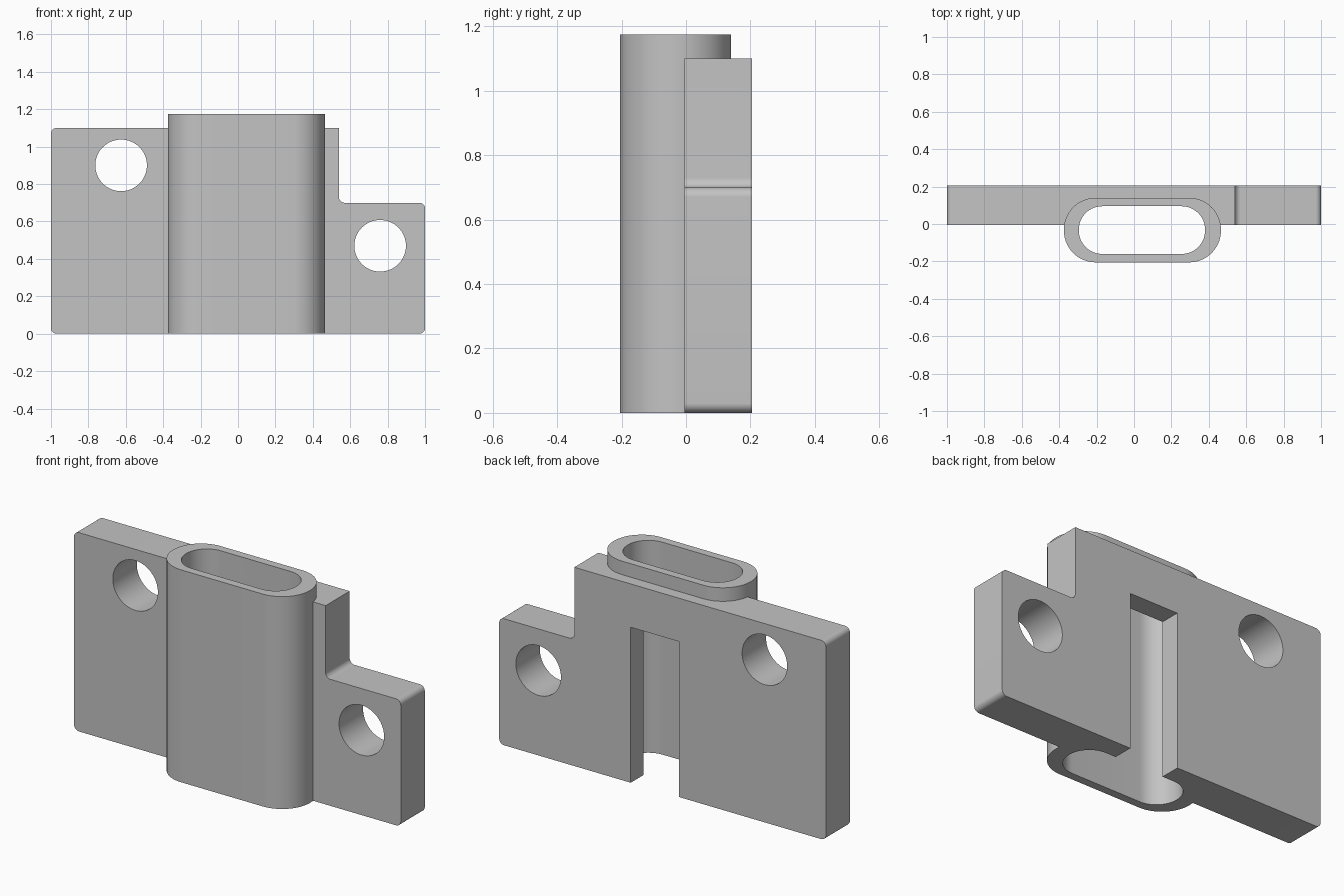
import bpy, bmesh, math
from mathutils import Vector, Matrix

cube = bpy.data.objects.get("Cube")
if cube:
    bpy.data.objects.remove(cube, do_unlink=True)

grey = bpy.data.materials.new("Plain grey")
grey.use_nodes = True
grey.diffuse_color = (0.55, 0.55, 0.55, 1)
grey.node_tree.nodes["Principled BSDF"].inputs["Base Color"].default_value = grey.diffuse_color


def fillet(corners, steps=14):
    """Round each (u, v, radius) corner of a closed outline."""
    outline = []
    for i, (u, v, r) in enumerate(corners):
        p = Vector((u, v))
        if r == 0:
            outline.append(p)
            continue
        a = (Vector(corners[i - 1][:2]) - p).normalized()
        b = (Vector(corners[(i + 1) % len(corners)][:2]) - p).normalized()
        half = a.angle(b) / 2
        centre = p + (a + b).normalized() * r / math.sin(half)
        start = p + a * r / math.tan(half) - centre
        end = p + b * r / math.tan(half) - centre
        turn = start.angle_signed(end)
        for k in range(steps + 1):
            # angle_signed is clockwise positive
            outline.append(centre + Matrix.Rotation(-turn * k / steps, 2) @ start)
    return outline


def prism(name, outline, low, high, axis):
    """Extrude an outline along y (outline in xz) or z (outline in xy)."""
    bm = bmesh.new()
    place = (lambda p: (p[0], low, p[1])) if axis == "y" else (lambda p: (p[0], p[1], low))
    face = bm.faces.new([bm.verts.new(place(p)) for p in outline])
    moved = bmesh.ops.extrude_face_region(bm, geom=[face])["geom"]
    shift = (0, high - low, 0) if axis == "y" else (0, 0, high - low)
    bmesh.ops.translate(bm, vec=shift, verts=[g for g in moved if isinstance(g, bmesh.types.BMVert)])
    bmesh.ops.recalc_face_normals(bm, faces=bm.faces)
    mesh = bpy.data.meshes.new(name)
    bm.to_mesh(mesh)
    bm.free()
    mesh.materials.append(grey)
    obj = bpy.data.objects.new(name, mesh)
    bpy.context.collection.objects.link(obj)
    return obj


def rectangle(x0, x1, y0, y1, r=0):
    return fillet([(x0, y0, r), (x1, y0, r), (x1, y1, r), (x0, y1, r)])


def circle(x, z, r, count=64):
    return [(x + r * math.cos(math.tau * k / count), z + r * math.sin(math.tau * k / count))
            for k in range(count)]


def combine(target, other, operation):
    other.hide_render = True
    mod = target.modifiers.new(operation.title(), "BOOLEAN")
    mod.operation, mod.solver, mod.object = operation, "EXACT", other
    bpy.ops.object.select_all(action="DESELECT")
    bpy.context.view_layer.objects.active = target
    target.select_set(True)
    bpy.ops.object.modifier_apply(modifier=mod.name)
    bpy.data.objects.remove(other, do_unlink=True)


# Stepped mounting plate
R = 0.03
bracket = prism("mounting_bracket", fillet([
    (-1, 0, R), (1, 0, R), (1, 0.7, R), (0.54, 0.7, R), (0.54, 1.1, 0), (-1, 1.1, R)]),
    -0.005, 0.205, "y")

# Oblong sleeve joined to the plate
combine(bracket, prism("sleeve", rectangle(-0.375, 0.465, -0.205, 0.14, 0.17), 0, 1.175, "z"), "UNION")

# Oblong bore, rear slot and screw holes
combine(bracket, prism("bore", rectangle(-0.295, 0.38, -0.16, 0.095, 0.125), -0.1, 1.3, "z"), "DIFFERENCE")
combine(bracket, prism("rear_slot", rectangle(-0.1, 0.195, -0.1, 0.86), 0.0, 0.3, "y"), "DIFFERENCE")
for x, z in ((-0.625, 0.9), (0.76, 0.47)):
    combine(bracket, prism("screw_hole", circle(x, z, 0.138), -0.1, 0.3, "y"), "DIFFERENCE")

bpy.ops.object.shade_smooth_by_angle(angle=math.radians(30))
